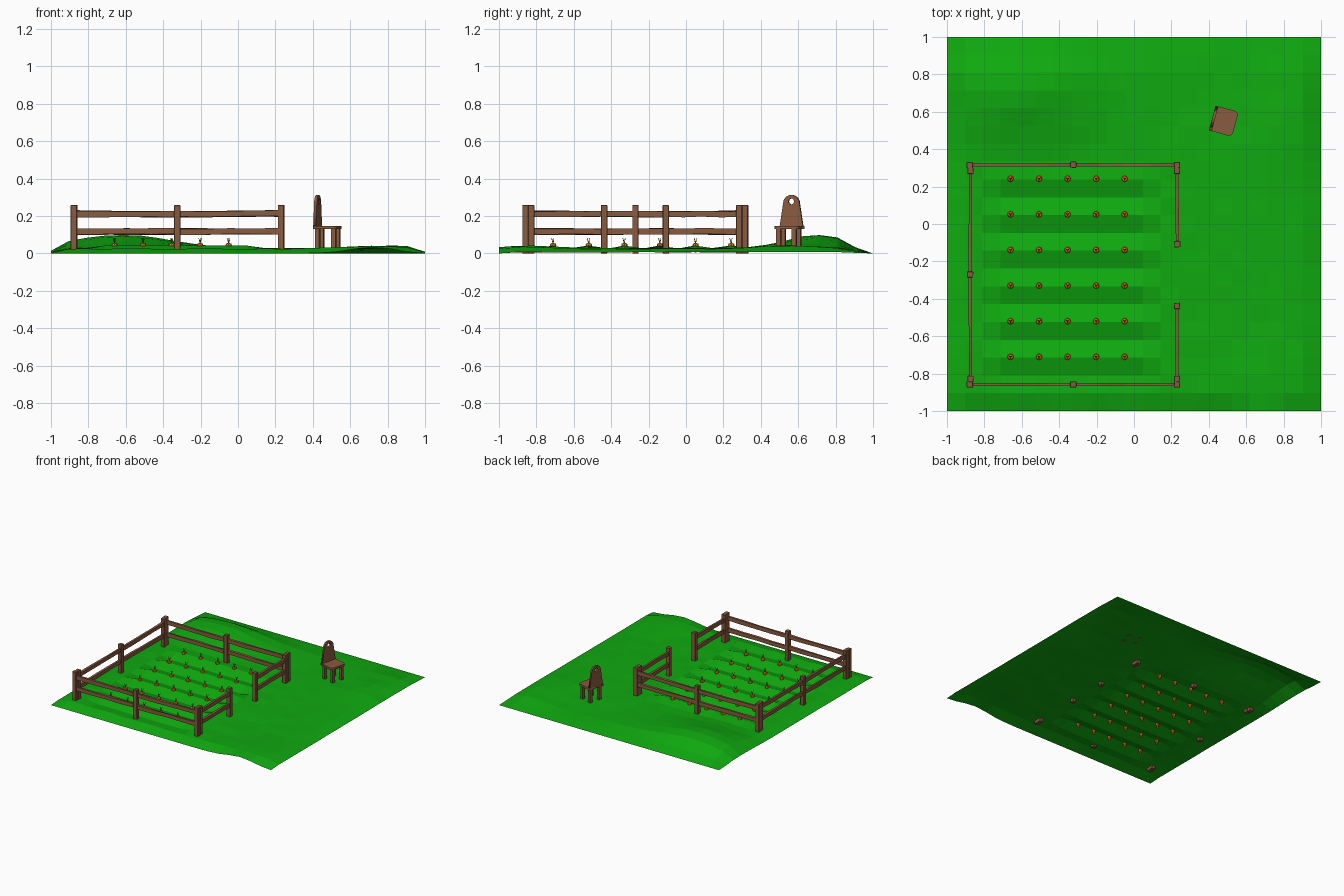
import bpy, bmesh, math, random
from mathutils import Matrix, Vector

if "Cube" in bpy.data.objects:
    bpy.data.objects.remove(bpy.data.objects["Cube"])

random.seed(4)


def material(name, rgb):
    m = bpy.data.materials.new(name)
    m.diffuse_color = (*rgb, 1)
    m.use_nodes = True
    m.node_tree.nodes["Principled BSDF"].inputs["Base Color"].default_value = m.diffuse_color
    return m


GRASS = material("grass green", (0.005, 0.40, 0.005))
WOOD = material("brown wood", (0.25, 0.105, 0.05))
ORANGE = material("carrot orange", (0.80, 0.17, 0.01))
LEAF = material("leaf green", (0.04, 0.24, 0.02))


def finish(name, bm, mat):
    me = bpy.data.meshes.new(name)
    bmesh.ops.recalc_face_normals(bm, faces=bm.faces)
    bm.to_mesh(me)
    bm.free()
    me.materials.append(mat)
    ob = bpy.data.objects.new(name, me)
    bpy.context.collection.objects.link(ob)
    return ob


def box(name, size, matrix, mat=WOOD, bevel=0):
    bm = bmesh.new()
    bmesh.ops.create_cube(bm, size=1, matrix=Matrix.Diagonal((*size, 1)))
    if bevel:
        bmesh.ops.bevel(bm, geom=bm.edges[:], offset=bevel, segments=1, affect='EDGES')
    bm.transform(matrix)
    return finish(name, bm, mat)


# ---- field: 21 x 21 low-poly grid with a hill and planted ridges
N = 21


def hump(x, y, cx, cy, sx, sy, h):
    return h * math.exp(-((x - cx) / sx) ** 2 / 2 - ((y - cy) / sy) ** 2 / 2)


def ground(i, j):
    x, y = -1 + 2 * i / N, -1 + 2 * j / N
    if 3 <= i <= 11 and 2 <= j <= 13:            # planted ridges
        return 0.042 if j % 2 else 0.013
    if i in (0, N) and j in (0, N):
        return 0.0
    z = 0.026 + random.uniform(-0.003, 0.003)
    z += hump(x, y, -0.62, 0.72, 0.27, 0.17, 0.075)
    z += hump(x, y, 0.72, -0.85, 0.15, 0.15, 0.014)
    z += hump(x, y, 0.85, 0.55, 0.13, 0.2, 0.018)
    z -= hump(x, y, 0.5, 0.75, 0.18, 0.2, 0.012)
    z *= min(1, (1 - y) / 0.2)                    # fall to the edges
    z *= min(1, 0.25 + (1 - abs(x)) / 0.14)
    if y < -0.99:
        z *= 0.9 * hump(x, 0, 0.72, 0, 0.13, 1, 1)
    return max(z, 0)


bm = bmesh.new()
grid = [[bm.verts.new((-1 + 2 * i / N, -1 + 2 * j / N, ground(i, j)))
         for j in range(N + 1)] for i in range(N + 1)]
for i in range(N):
    for j in range(N):
        bm.faces.new((grid[i][j], grid[i + 1][j], grid[i + 1][j + 1], grid[i][j + 1]))
field = finish("field", bm, GRASS)

# ---- carrots: tapered root, rounded crown, three leaf stems
n = 0
for j in range(3, 14, 2):
    for k in range(5):
        n += 1
        at = Matrix.Translation((-0.66 + 0.1525 * k, -1 + 2 * j / N + 0.004, 0))
        bm = bmesh.new()
        rings = []
        for r, z in ((0.004, 0.004), (0.012, 0.025), (0.017, 0.045), (0.014, 0.053), (0.006, 0.055)):
            rings.append([bm.verts.new((r * math.cos(a * math.pi / 4), r * math.sin(a * math.pi / 4), z))
                          for a in range(8)])
        for lo, hi in zip(rings, rings[1:]):
            for a in range(8):
                bm.faces.new((lo[a], lo[(a + 1) % 8], hi[(a + 1) % 8], hi[a]))
        bm.faces.new(rings[0])
        bm.faces.new(rings[-1])
        bm.transform(at)
        finish(f"carrot_{n}", bm, ORANGE)
        bm = bmesh.new()
        for s in range(3):
            m = (at @ Matrix.Translation((0, 0, 0.053)) @ Matrix.Rotation(s * 2.094 + 0.5, 4, 'Z')
                 @ Matrix.Rotation(0.28, 4, 'Y') @ Matrix.Translation((0, 0, 0.015)))
            bmesh.ops.create_cone(bm, cap_ends=True, segments=4, radius1=0.0025,
                                  radius2=0.0015, depth=0.033, matrix=m)
        finish(f"carrot_leaves_{n}", bm, LEAF)

# ---- fence: each side has its own posts, joined by two slightly crooked rails
POST = 0.033


def fence(side, points):
    for k, (x, y) in enumerate(points):
        box(f"{side}_post_{k + 1}", (POST, POST, 0.258),
            Matrix.Translation((x, y, 0.129)) @ Matrix.Rotation(random.uniform(-.05, .05), 4, 'Z'),
            bevel=0.002)
    for k, (a, b) in enumerate(zip(points, points[1:])):
        for level, z in (("lower", 0.117), ("upper", 0.212)):
            p = Vector((*a, z + random.uniform(-.003, .003)))
            q = Vector((*b, z + random.uniform(-.003, .003)))
            d = q - p
            m = Matrix.Translation((p + q) / 2) @ d.to_track_quat('X', 'Z').to_matrix().to_4x4()
            rail = box(f"{side}_{level}_rail_{k + 1}", (d.length, 0.017, 0.031), m)
            bm = bmesh.new()                      # rough-hewn kinks along the rail
            bm.from_mesh(rail.data)
            long_edges = [e for e in bm.edges if e.calc_length() > 0.1]
            bmesh.ops.subdivide_edges(bm, edges=long_edges, cuts=3, use_grid_fill=True)
            for v in bm.verts:
                v.co.z += random.uniform(-.0025, .0025)
            bm.to_mesh(rail.data)
            bm.free()


fence("back_fence", [(-0.878, 0.315), (-0.325, 0.317), (0.23, 0.315)])
fence("front_fence", [(-0.878, -0.858), (-0.325, -0.858), (0.23, -0.858)])
fence("left_fence", [(-0.874, -0.828), (-0.876, -0.27), (-0.874, 0.284)])
fence("right_front_fence", [(0.23, -0.828), (0.23, -0.438)])
fence("right_back_fence", [(0.232, -0.108), (0.23, 0.284)])

# ---- chair, turned a little, its back towards -x
chair = Matrix.Translation((0.48, 0.55, 0)) @ Matrix.Rotation(math.radians(-15), 4, 'Z')


def plate(name, outlines, thickness, matrix):
    cu = bpy.data.curves.new(name, 'CURVE')
    cu.dimensions, cu.fill_mode, cu.extrude = '2D', 'BOTH', thickness / 2
    for pts in outlines:
        sp = cu.splines.new('POLY')
        sp.points.add(len(pts) - 1)
        for p, c in zip(sp.points, pts):
            p.co = (*c, 0, 1)
        sp.use_cyclic_u = True
    tmp = bpy.data.objects.new(name, cu)
    bpy.context.collection.objects.link(tmp)
    bpy.context.view_layer.update()
    me = bpy.data.meshes.new_from_object(tmp.evaluated_get(bpy.context.evaluated_depsgraph_get()))
    bm = bmesh.new()
    bm.from_mesh(me)
    bmesh.ops.remove_doubles(bm, verts=bm.verts, dist=1e-5)
    bm.transform(matrix)
    bpy.data.objects.remove(tmp)
    bpy.data.meshes.remove(me)
    return finish(name, bm, WOOD)


def arc(cx, cy, r, a0, a1, steps):
    return [(cx + r * math.cos(math.radians(a0 + (a1 - a0) * k / steps)),
             cy + r * math.sin(math.radians(a0 + (a1 - a0) * k / steps))) for k in range(steps + 1)]


seat = [(-0.064, 0.068), (-0.064, -0.068)] + arc(0.04, -0.045, 0.024, -90, 0, 4) \
    + arc(0.04, 0.045, 0.024, 0, 90, 4)
plate("seat", [seat], 0.017, chair @ Matrix.Translation((0, 0, 0.138)))

upright = Matrix(((0, 0, 1, -0.056), (1, 0, 0, 0), (0, 1, 0, 0.146), (0, 0, 0, 1)))
back = [(-0.064, 0), (0.064, 0)] + arc(0, 0.122, 0.045, 0, 180, 10)
plate("chair_back", [back, arc(0, 0.132, 0.016, 0, 324, 9)], 0.015, chair @ upright)

for sx, end in ((-1, "rear"), (1, "front")):
    for sy, hand in ((-1, "right"), (1, "left")):
        box(f"{end}_{hand}_leg", (0.024, 0.024, 0.115),
            chair @ Matrix.Translation((sx * 0.045, sy * 0.043, 0.0745)))
